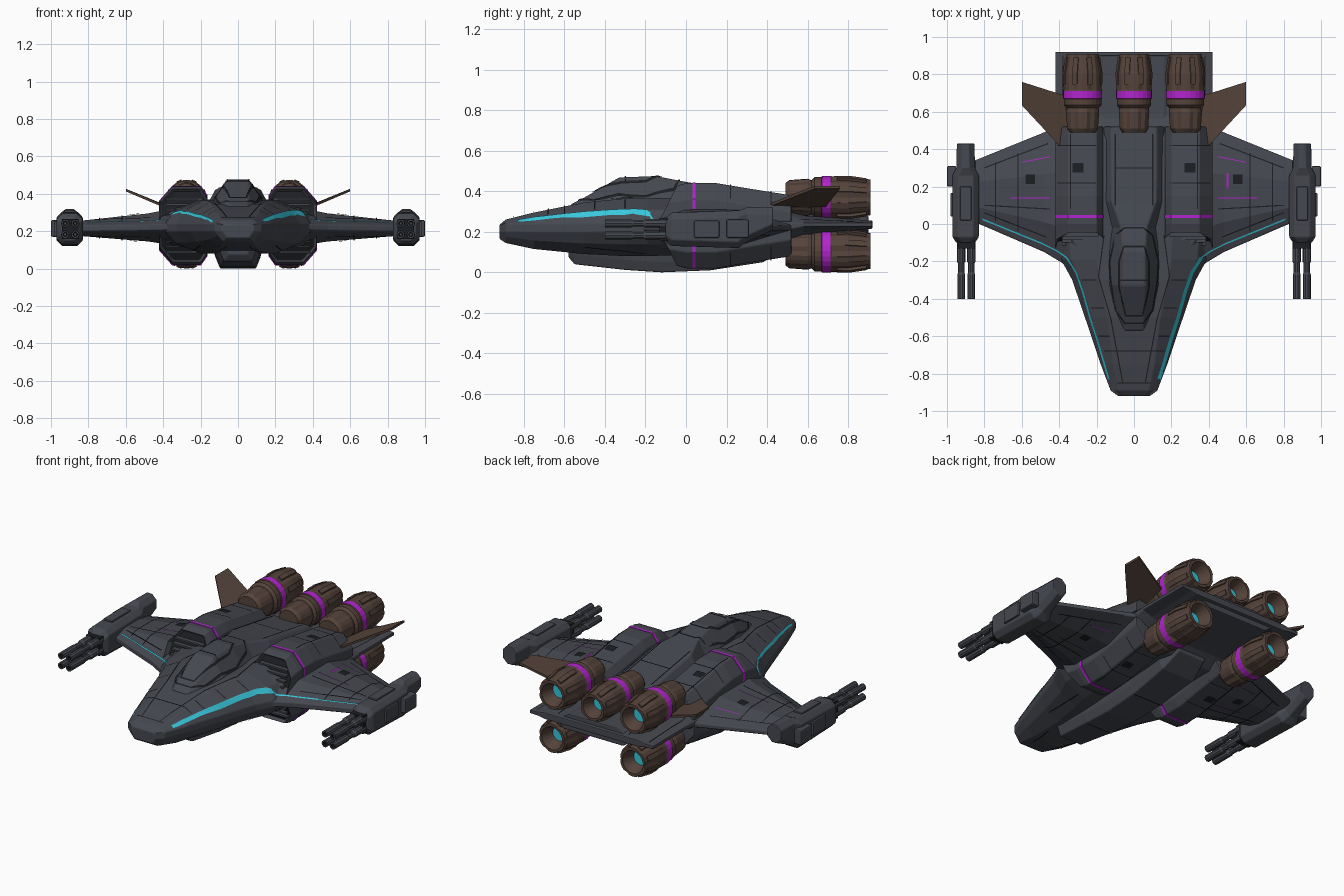
import bpy, bmesh, math
from mathutils import Vector
from mathutils.bvhtree import BVHTree

cube = bpy.data.objects.get("Cube")
if cube:
    bpy.data.objects.remove(cube, do_unlink=True)


def material(name, rgb):
    m = bpy.data.materials.new(name)
    m.use_nodes = True
    m.diffuse_color = (*rgb, 1)
    m.node_tree.nodes["Principled BSDF"].inputs["Base Color"].default_value = (*rgb, 1)
    return m


GREY = material("slate_grey", (0.06, 0.065, 0.08))
DARK = material("panel_black", (0.012, 0.013, 0.016))
BROWN = material("engine_brown", (0.09, 0.056, 0.043))
PURPLE = material("purple_trim", (0.45, 0.018, 0.62))
CYAN = material("cyan_glow", (0.04, 0.58, 0.72))
surfaces = []  # objects that painted strips are laid on


def finish(name, bm, mats, bevel=0.0, normals=True):
    if normals:
        bmesh.ops.recalc_face_normals(bm, faces=bm.faces)
    me = bpy.data.meshes.new(name)
    bm.to_mesh(me)
    bm.free()
    for m in mats:
        me.materials.append(m)
    ob = bpy.data.objects.new(name, me)
    bpy.context.collection.objects.link(ob)
    if bevel:
        mod = ob.modifiers.new("bevel", "BEVEL")
        mod.width, mod.segments, mod.angle_limit = bevel, 2, math.radians(25)
    return ob


def loft(name, rings, mats, bevel=0.0, intake=False, surface=True):
    """Skin a list of equal point rings and cap both ends."""
    bm = bmesh.new()
    vs = [[bm.verts.new(p) for p in r] for r in rings]
    n = len(vs[0])
    for a, b in zip(vs, vs[1:]):
        for i in range(n):
            bm.faces.new((a[i], a[(i + 1) % n], b[(i + 1) % n], b[i]))
    front = bm.faces.new(vs[0])
    bm.faces.new(vs[-1])
    if intake:
        bmesh.ops.recalc_face_normals(bm, faces=bm.faces)
        bmesh.ops.inset_region(bm, faces=[front], thickness=0.014, depth=0)
        bmesh.ops.translate(bm, verts=front.verts, vec=(0, 0.03, 0))
        front.material_index = 1
    ob = finish(name, bm, mats, bevel)
    if surface:
        surfaces.append(ob)
    return ob


def mirrored(y, half):
    return [(x, y, z) for x, z in half] + [(-x, y, z) for x, z in reversed(half)]


def box(name, lo, hi, mat, s=1, bevel=0.0):
    (x0, y0, z0), (x1, y1, z1) = lo, hi
    ring = lambda y: [(s * x0, y, z0), (s * x1, y, z0), (s * x1, y, z1), (s * x0, y, z1)]
    return loft(name, [ring(y0), ring(y1)], [mat], bevel, surface=False)


def lathe(name, profile, centre, mats, seg=24, groove=(), marks={}, scale=1.0):
    """Spin (y, radius) around a lengthwise axis; groove rows get notches."""
    bm = bmesh.new()
    rows = []
    for j, (y, r) in enumerate(profile):
        row = []
        for k in range(seg):
            a = 2 * math.pi * k / seg
            q = r * scale * (0.92 if j in groove and k % 4 == 0 else 1)
            row.append(bm.verts.new((centre[0] + q * math.cos(a), y, centre[1] + q * math.sin(a))))
        rows.append(row)
    for j, (a, b) in enumerate(zip(rows, rows[1:])):
        for i in range(seg):
            f = bm.faces.new((a[i], a[(i + 1) % seg], b[(i + 1) % seg], b[i]))
            f.material_index = marks.get(j, 0)
    bm.faces.new(rows[0])
    bm.faces.new(rows[-1]).material_index = marks.get("end", 0)
    return finish(name, bm, mats)


# Main hull: y, half width, top half width, top z, bottom half width, bottom z
hull = []
for y, w, tw, zt, bw, zb in [
        (-.92, .085, .06, .235, .06, .165), (-.89, .125, .08, .26, .08, .145),
        (-.75, .178, .11, .295, .10, .115), (-.5, .262, .14, .345, .13, .09),
        (-.3, .33, .18, .365, .17, .08), (-.19, .39, .2, .365, .2, .08),
        (.1, .42, .22, .37, .22, .09), (.45, .42, .24, .34, .24, .11),
        (.58, .42, .3, .28, .3, .185), (.92, .42, .32, .255, .32, .215)]:
    e = .22 if y < .5 else .235
    k = .02 if y < .5 else .01
    hull.append(mirrored(y, [(tw, zt), (w * .87, e + .6 * (zt - e)), (w, e + k), (w, e - k),
                             (w * .85, e + .6 * (zb - e)), (bw, zb)]))
loft("main_hull", hull, [GREY], .008)

# Canopy running back into the spine, and the belly keel
loft("canopy_and_spine", [mirrored(y, [(tw, zt), (w, .4 * zt + .18), (w + .01, .28)]) for y, w, tw, zt in [
    (-.57, .07, .045, .335), (-.5, .10, .055, .37), (-.33, .13, .06, .468), (-.15, .13, .06, .475),
    (-.02, .12, .07, .45), (.12, .16, .12, .425), (.52, .16, .12, .36)]], [GREY], .008)
loft("belly_keel", [mirrored(y, [(w + .04, .15), (w + .02, zb + .05), (w, zb)]) for y, w, zb in [
    (-.58, .05, .075), (-.55, .075, .04), (-.3, .09, .012), (-.12, .095, 0), (.12, .1, .01),
    (.38, .11, .05), (.5, .09, .12)]], [GREY], .006)
loft("rear_core", [mirrored(y, [(.16, zt), (.2, zt - .02), (.25, .215), (.2, zb)]) for y, zt, zb in [
    (.4, .3, .14), (.6, .285, .165), (.9, .28, .18)]], [GREY], .006)


def nacelle_ring(y, zt, up, s, grow=0.0, slant=0.0):
    pts = [(.165, .25), (.165, zt - .05), (.2, zt), (.35, zt), (.42, zt - .08), (.42, .25)]
    out = []
    for x, z in pts:
        x += grow if x > .3 else -grow
        z += grow if z > .26 else 0
        out.append((s * x, y - slant * (zt - z), z if up else .46 - z))
    return out


ENGINE = [(.49, .07), (.51, .085), (.60, .092), (.62, .085), (.635, .1), (.668, .1), (.672, .105),
          (.712, .105), (.72, .104), (.80, .105), (.91, .088), (.91, .07), (.84, .042)]


def engine(name, x, z, scale=1.0):
    lathe(name, ENGINE, (x, z), [BROWN, PURPLE, CYAN], groove=(1, 2, 8, 9, 10),
          marks={6: 1, "end": 2}, scale=scale)
    # Raised cooling ribs
    for k in range(8):
        a = math.pi * (k + .5) / 4
        p = Vector((math.cos(a), 0, math.sin(a)))
        t = Vector((-p.z, 0, p.x)) * .014
        rings = []
        for y, r in ((.745, .108), (.81, .109), (.89, .096)):
            c = Vector((x, y, z))
            rings.append([c + p * (r - .02) * scale - t, c + p * r * scale - t,
                          c + p * r * scale + t, c + p * (r - .02) * scale + t])
        loft(name + "_rib", rings, [BROWN], surface=False)


engine("centre_engine", 0, .365, .92)

for s, side in ((1, "left"), (-1, "right")):
    # Wing: span x, leading y, trailing y, bottom z, top z
    wing = []
    for x, a, b, zb, zt in [(.25, -.44, .57, .11, .33), (.33, -.29, .55, .12, .325), (.38, -.21, .535, .13, .315),
                            (.48, -.15, .49, .145, .295), (.85, .01, .34, .175, .255)]:
        c, m = b - a, (zb + zt) / 2
        wing.append([(s * x, a, m - .015), (s * x, a, m + .015), (s * x, a + .25 * c, zt), (s * x, a + .65 * c, zt),
                     (s * x, b, m + .012), (s * x, b, m - .012), (s * x, a + .65 * c, zb), (s * x, a + .25 * c, zb)])
    loft(side + "_wing", wing, [GREY], .005)

    # Engine nacelles above and below, with louvred intakes and a purple band
    for up, level in ((True, "upper"), (False, "lower")):
        name = f"{side}_{level}_"
        rings = [nacelle_ring(-.05, .425, up, s, slant=.5)]
        rings += [nacelle_ring(y, zt, up, s) for y, zt in [(.0, .44), (.15, .44), (.3, .415), (.52, .38)]]
        loft(name + "nacelle", rings, [GREY, DARK], .006, intake=True)
        loft(name + "band", [nacelle_ring(y, .44, up, s, .0025) for y in (.032, .048)], [PURPLE], surface=False)
        for k in range(4):
            z = .285 + .029 * k
            y = -.05 - .5 * (.425 - z)
            zz = z if up else .46 - z
            box(name + "louvre", (.19, y + .006, zz - .005), (.385, y + .04, zz + .005), GREY, s)
        engine(name + "engine", s * .275, .37 if up else .105)

    # Brown tail fin, canted outward
    fin = [(.34, .50, .325), (.40, .42, .335), (.6, .635, .42), (.6, .76, .42), (.38, .69, .33)]
    loft(side + "_tail_fin", [[(s * x, y, z + d) for x, y, z in fin] for d in (-.007, .007)], [BROWN], surface=False)

    # Wing tip gun pod
    pod = []
    for y, h, z0, z1 in [(-.1, .05, .15, .27), (-.07, .07, .13, .295), (.26, .07, .12, .305),
                         (.30, .05, .15, .32), (.43, .047, .21, .32)]:
        c = .03
        pod.append([(s * (.9 + u), y, z) for u, z in [
            (-h, z0 + c), (-h, z1 - c), (c - h, z1), (h - c, z1), (h, z1 - c), (h, z0 + c), (h - c, z0), (c - h, z0)]])
    loft(side + "_gun_pod", pod, [GREY], .005)
    box(side + "_pod_outer_box", (.95, .2, .17), (1.0, .31, .26), GREY, s, .008)
    box(side + "_pod_side_panel", (.95, .04, .17), (.982, .165, .255), GREY, s, .006)
    box(side + "_pod_top_panel", (.87, .02, .3), (.93, .2, .312), GREY, s, .004)
    box(side + "_gun_mount", (.852, -.13, .158), (.942, -.09, .265), DARK, s)
    for dx in (-.027, .027):
        for dz in (-.03, .03):
            lathe(side + "_gun_barrel", [(-.36, .008), (-.4, .012), (-.4, .021), (-.27, .021), (-.26, .017),
                                         (-.21, .017), (-.2, .023), (-.08, .023)],
                  (s * (.897 + dx), .212 + dz), [GREY, DARK], seg=10, marks={0: 1})

# Painted strips are projected on the finished shells
verts, polys = [], []
for ob in surfaces:
    base = len(verts)
    verts += [v.co.copy() for v in ob.data.vertices]
    polys += [[base + i for i in p.vertices] for p in ob.data.polygons]
tree = BVHTree.FromPolygons(verts, polys)


def strip(name, path, width, mat, up=True, sides=(1, -1)):
    for s in sides:
        d = 1 if up else -1
        bm = bmesh.new()
        for a, b in zip(path, path[1:]):
            a, b = Vector(a), Vector(b)
            n = max(1, int((b - a).length / .02))
            side = Vector((a.y - b.y, b.x - a.x)).normalized() * width / 2
            last = None
            for i in range(n + 1):
                c = a.lerp(b, i / n)
                row = []
                for p in (c + side, c - side):
                    hit = tree.ray_cast(Vector((s * p.x, p.y, d)), Vector((0, 0, -d)))[0]
                    row.append(bm.verts.new(hit + Vector((0, 0, d * .005))) if hit else None)
                if last and all(row + last) and abs(row[0].co.z - last[0].co.z) < .04:
                    f = bm.faces.new((last[0], last[1], row[1], row[0]))
                    f.normal_update()
                    if f.normal.z * d < 0:
                        f.normal_flip()
                last = row
        finish(name, bm, [mat], normals=False)


# Cyan leading edge glow, wider on the left, and purple wing lines
edge = [(.135, -.83), (.2, -.61), (.233, -.51), (.275, -.36), (.31, -.26), (.36, -.18)]
for s, width in ((1, .018), (-1, .009)):
    strip("cyan_edge", edge, width, CYAN, sides=(s,))
strip("cyan_wing_edge", [(.36, -.18), (.41, -.145), (.49, -.105), (.81, .025)], .008, CYAN)
strip("purple_wing_mark", [(.5, .19), (.5, .27)], .012, PURPLE, sides=(1,))
for up in (True, False):
    strip("purple_wing_line", [(.45, .14), (.66, .14)], .005, PURPLE, up)
    strip("purple_wing_line", [(.45, .36), (.6, .33)], .004, PURPLE, up)
    # Wing and nacelle panel lines and vents
    for path in ([(.47, -.07), (.8, .06)], [(.46, .43), (.8, .3)], [(.62, -.04), (.62, .38)], [(.74, .02), (.74, .33)],
                 [(.19, .22), (.41, .22)], [(.19, .42), (.41, .42)], [(.34, .08), (.34, .48)], [(.45, .08), (.8, .1)]):
        strip("panel_line", path, .006, DARK, up)
    strip("nacelle_vent", [(.27, .3), (.33, .3)], .05, DARK, up)
    strip("wing_vent", [(.53, .24), (.58, .24)], .05, DARK, up)
# Canopy frame
for path in ([(0, -.53), (.05, -.53), (.1, -.46), (.125, -.3), (.13, -.2), (.1, -.06), (.05, -.02), (0, -.02)],
             [(0, -.49), (.045, -.49), (.08, -.34), (.08, -.2), (.055, -.12), (0, -.12)], [(0, -.3), (.08, -.3)]):
    strip("canopy_frame", path, .009, DARK)
# Nose and spine panel lines
for path in ([(0, -.85), (.09, -.85)], [(0, -.68), (.16, -.68)], [(.06, -.85), (.125, -.5)], [(.13, -.6), (.19, -.6)],
             [(.16, -.45), (.23, -.45)], [(.12, -.52), (.19, -.28), (.16, -.06)], [(.2, -.3), (.28, -.3)],
             [(.1, .1), (.1, .48)], [(0, .3), (.1, .3)], [(.24, .9), (.24, .6)], [(.38, .9), (.38, .55)]):
    strip("panel_line", path, .006, DARK)
# Belly panel lines
for path in ([(0, -.3), (.09, -.3)], [(0, .12), (.1, .12)], [(.06, -.8), (.1, -.62)], [(.2, -.5), (.24, -.2)]):
    strip("belly_line", path, .006, DARK, False)
